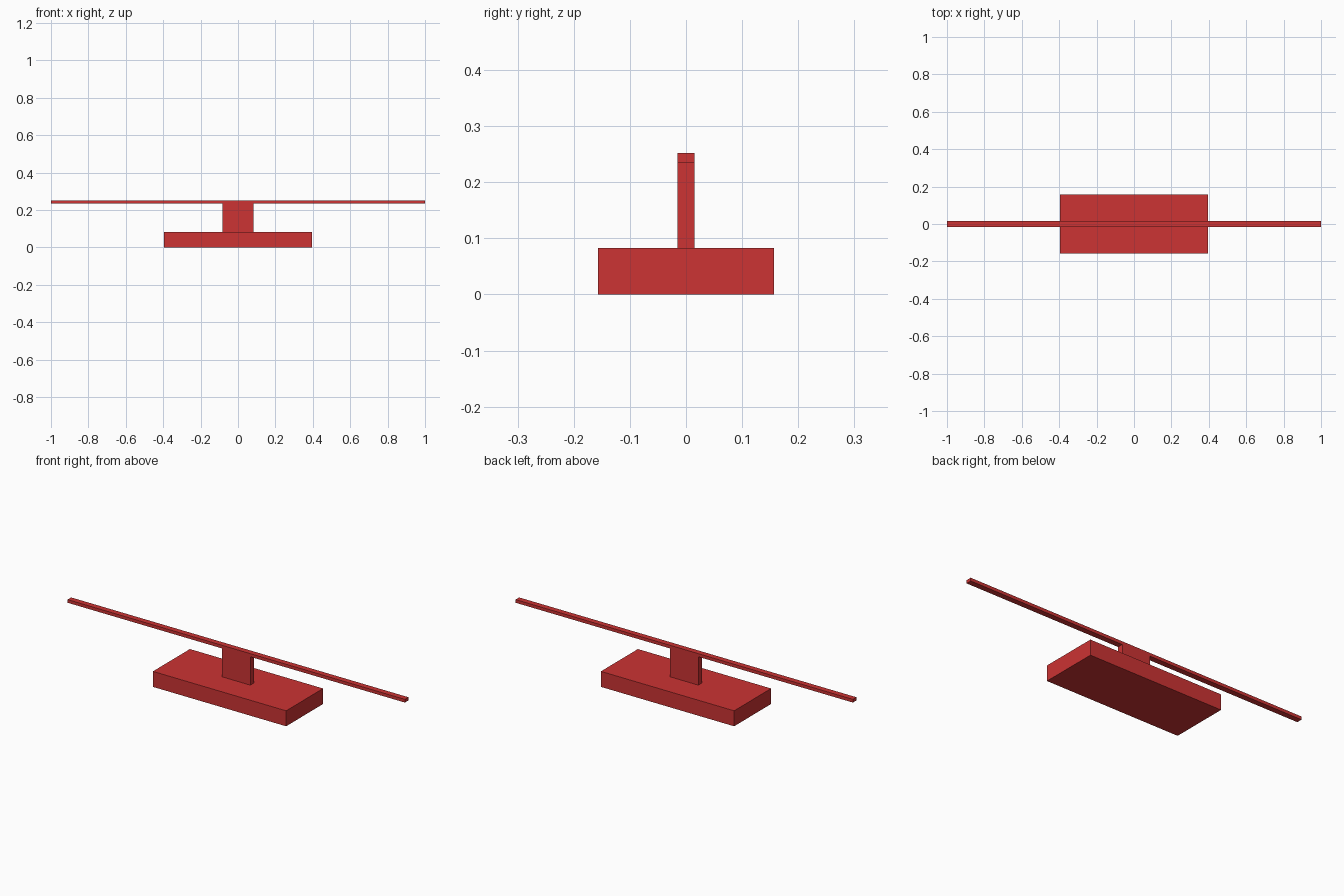
import bpy
import bmesh

if "Cube" in bpy.data.objects:
    bpy.data.objects.remove(bpy.data.objects["Cube"])

# One flat red for the whole model
red = bpy.data.materials.new("red")
red.diffuse_color = (0.604, 0.033, 0.033, 1.0)
red.use_nodes = True
red.node_tree.nodes["Principled BSDF"].inputs["Base Color"].default_value = red.diffuse_color


def box(name, width, depth, z0, z1):
    """Box centred on x = y = 0, spanning z0 to z1."""
    bm = bmesh.new()
    bmesh.ops.create_cube(bm, size=1.0)
    bmesh.ops.scale(bm, vec=(width, depth, z1 - z0), verts=bm.verts)
    bmesh.ops.translate(bm, vec=(0, 0, (z0 + z1) / 2), verts=bm.verts)
    mesh = bpy.data.meshes.new(name)
    bm.to_mesh(mesh)
    bm.free()
    mesh.materials.append(red)
    obj = bpy.data.objects.new(name, mesh)
    bpy.context.collection.objects.link(obj)
    return obj


# Wide block at the bottom
box("base_block", 0.79, 0.313, 0.0, 0.083)
# Thin upright plate
box("upright_post", 0.167, 0.03, 0.083, 0.235)
# Long thin bar across the top
box("long_bar", 2.0, 0.03, 0.235, 0.252)
